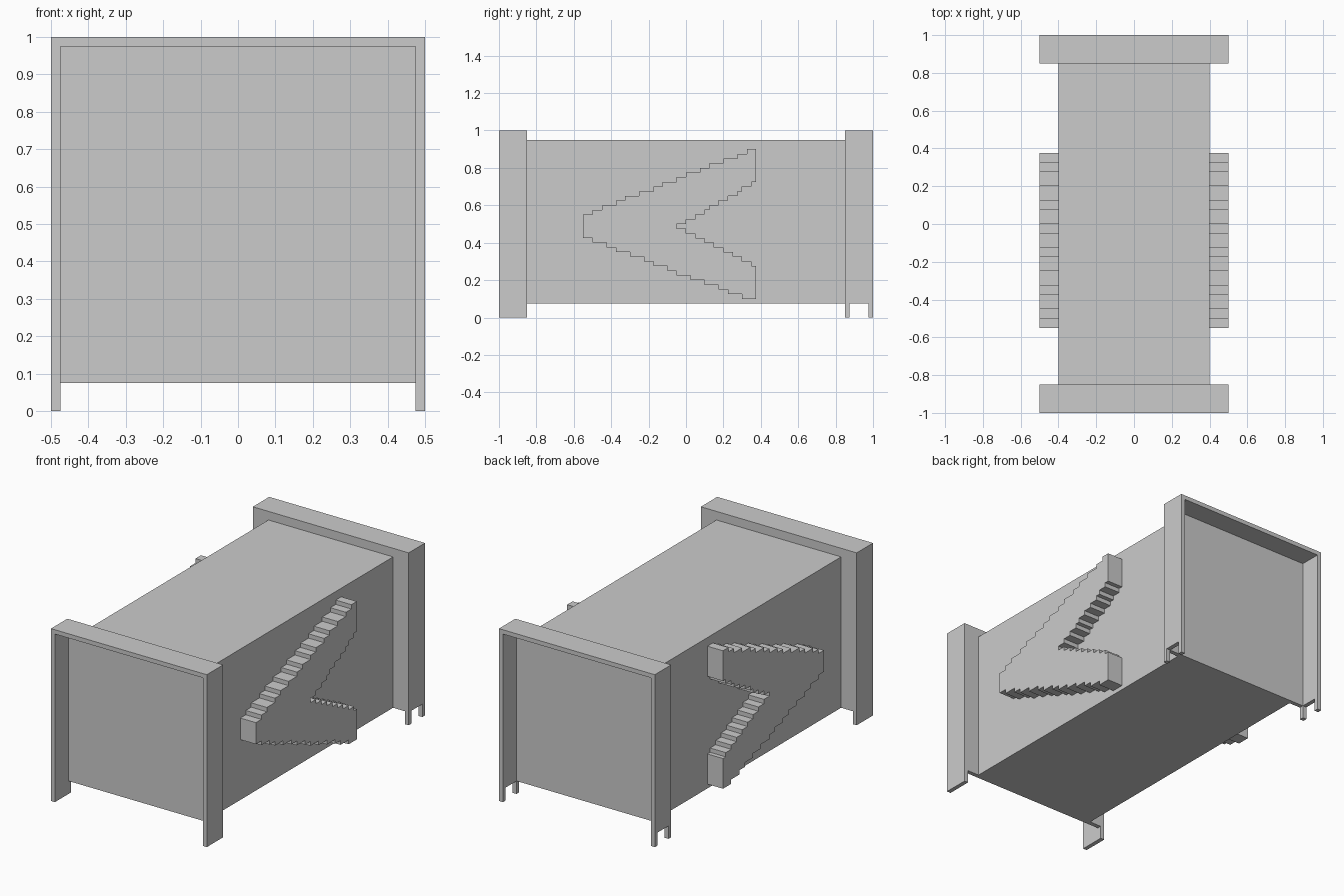
import bpy, bmesh

if "Cube" in bpy.data.objects:
    bpy.data.objects.remove(bpy.data.objects["Cube"])

U = 0.025  # everything sits on a grid of this size


def prism(name, profile, axis, start, end):
    """Extrude a 2D profile (grid units) along x or y; profile is (y,z) or (x,z)."""
    bm = bmesh.new()
    if axis == "x":
        pts = [(start, a, b) for a, b in profile]
        shift = (end - start, 0, 0)
    else:
        pts = [(a, start, b) for a, b in profile]
        shift = (0, end - start, 0)
    face = bm.faces.new([bm.verts.new([c * U for c in p]) for p in pts])
    ext = bmesh.ops.extrude_face_region(bm, geom=[face])
    verts = [v for v in ext["geom"] if isinstance(v, bmesh.types.BMVert)]
    bmesh.ops.translate(bm, verts=verts, vec=[c * U for c in shift])
    bmesh.ops.recalc_face_normals(bm, faces=bm.faces)
    mesh = bpy.data.meshes.new(name)
    bm.to_mesh(mesh)
    bm.free()
    ob = bpy.data.objects.new(name, mesh)
    bpy.context.collection.objects.link(ob)
    return ob


def mirror_x(ob):
    ob.modifiers.new("Mirror", "MIRROR").use_axis[0] = True


def rect(a0, a1, b0, b1):
    return [(a0, b0), (a1, b0), (a1, b1), (a0, b1)]


def steps(ys, z, dz):
    """Stepped line: treads between consecutive ys, each one dz higher."""
    pts = []
    for i in range(len(ys) - 1):
        pts += [(ys[i], z + i * dz), (ys[i + 1], z + i * dz)]
    return pts


# Main body
prism("body", rect(-16, 16, 3, 38), "y", -34, 34)

# End frames: thin recessed panel plus top slab
for label, s in (("front", -1), ("back", 1)):
    prism(label + "_panel", rect(-19, 19, 3, 39), "y", s * 34, s * 35)
    prism(label + "_top", rect(-19, 19, 39, 40), "y", s * 34, s * 40)

# Side walls of the end frames; the back ones stand on two small feet
mirror_x(prism("front_side_wall", rect(-40, -34, 0, 40), "x", 19, 20))
notched = [(34, 0), (35, 0), (35, 3), (39, 3), (39, 0), (40, 0), (40, 40), (34, 40)]
mirror_x(prism("back_side_wall", notched, "x", 19, 20))

# Stepped double staircase on both sides
upper_out = steps([-22, -20, -18, -15, -13, -10, -7, -5, -2, 0, 3, 5, 8, 11, 13, 15], 22, 1)
upper_in = steps([-2, 0, 2, 4, 5, 7, 9, 11, 12, 14, 15], 20, 1)
lower_in = steps([-2, 0, 2, 4, 6, 8, 10, 12, 14, 15], 19, -1)
lower_out = steps([-22, -20, -17, -15, -12, -9, -7, -4, -2, 1, 4, 7, 9, 12, 15], 17, -1)
outline = upper_out + upper_in[::-1] + lower_in + lower_out[::-1]
mirror_x(prism("staircase", outline, "x", 16, 20))
